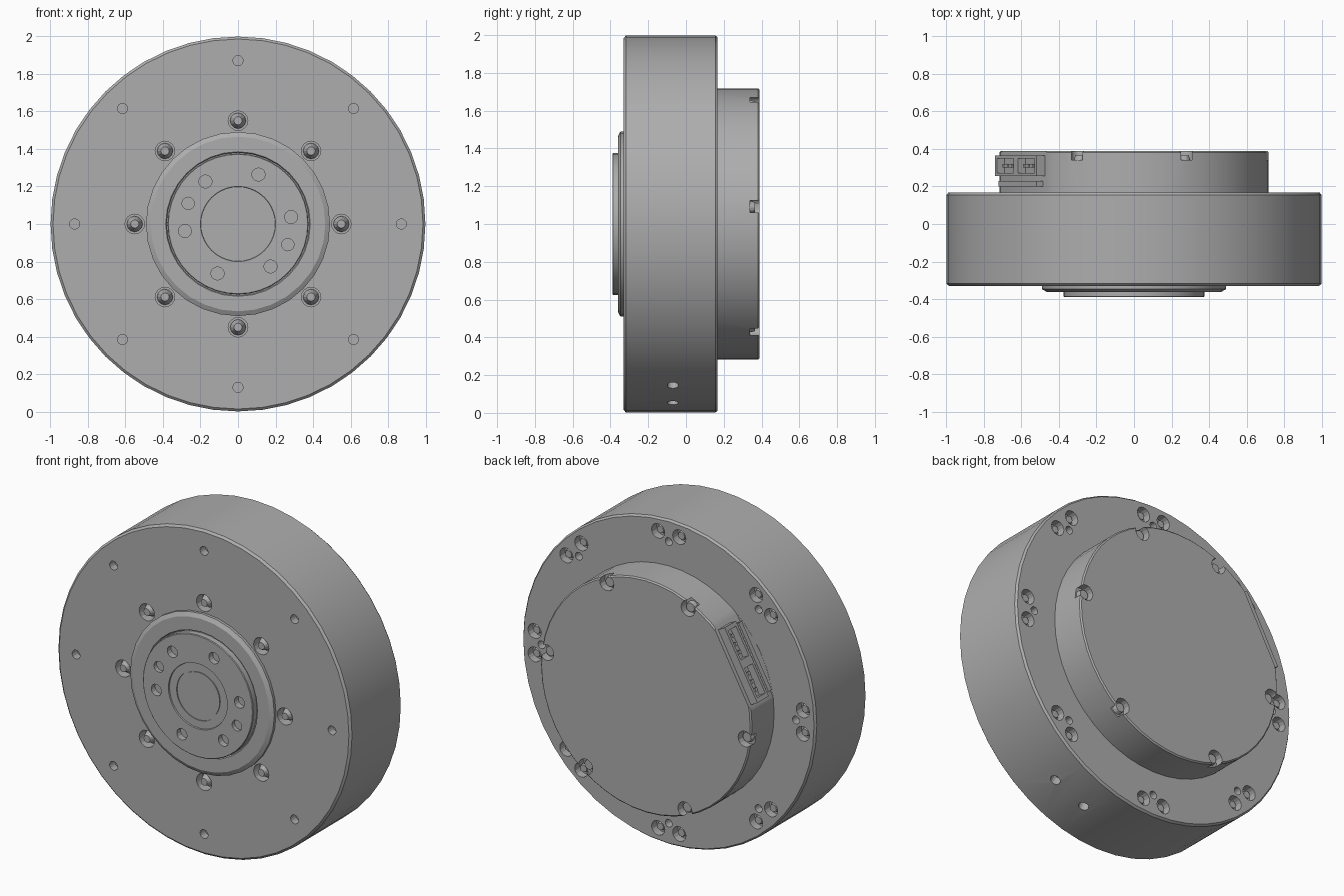
import bpy, bmesh, math
from mathutils import Matrix, Vector

if "Cube" in bpy.data.objects:
    bpy.data.objects.remove(bpy.data.objects["Cube"])

grey = bpy.data.materials.new("machined_grey")
grey.diffuse_color = (0.42, 0.42, 0.42, 1)
grey.use_nodes = True
grey.node_tree.nodes["Principled BSDF"].inputs["Base Color"].default_value = grey.diffuse_color
CENTRE = Vector((0, 0, 1))


def polar(deg, r, y=0):
    """Point on the wheel face at an angle and radius."""
    a = math.radians(deg)
    return CENTRE + Vector((r * math.cos(a), y, r * math.sin(a)))


def finish(bm, name, smooth=True):
    bmesh.ops.recalc_face_normals(bm, faces=bm.faces)
    me = bpy.data.meshes.new(name)
    bm.to_mesh(me)
    bm.free()
    ob = bpy.data.objects.new(name, me)
    bpy.context.collection.objects.link(ob)
    me.materials.append(grey)
    if smooth:
        shade(ob)
    return ob


def shade(ob):
    bpy.ops.object.select_all(action='DESELECT')
    ob.select_set(True)
    bpy.context.view_layer.objects.active = ob
    bpy.ops.object.shade_smooth_by_angle(angle=math.radians(25))


def lathe(name, profile, segs):
    """Closed turned solid about the y axis; the profile ends are capped flat."""
    bm = bmesh.new()
    rings = [[bm.verts.new(polar(360 * i / segs + 90, r, y)) for i in range(segs)]
             for r, y in profile]
    for a, b in zip(rings, rings[1:]):
        for i in range(segs):
            j = (i + 1) % segs
            bm.faces.new((a[i], a[j], b[j], b[i]))
    bm.faces.new(rings[0])
    bm.faces.new(rings[-1])
    return finish(bm, name)


def add_cyl(bm, pos, axis, r, depth, segs=14, r2=None):
    rot = Vector(axis).to_track_quat('Z', 'Y').to_matrix().to_4x4()
    bmesh.ops.create_cone(bm, cap_ends=True, segments=segs, radius1=r,
                          radius2=r if r2 is None else r2, depth=depth,
                          matrix=Matrix.Translation(pos) @ rot)


def add_box(bm, deg, r, y, t, size):
    """Box with size (radial, y, tangential), offset t along the tangent."""
    rot = Matrix.Rotation(-math.radians(deg), 4, 'Y')
    m = Matrix.Translation(CENTRE) @ rot @ Matrix.Translation((r, y, t))
    bmesh.ops.create_cube(bm, size=1, matrix=m @ Matrix.Diagonal((*size, 1)))


def cut(ob, bm):
    cutter = finish(bm, "cutter", False)
    cutter.hide_render = True
    mod = ob.modifiers.new("cut", 'BOOLEAN')
    mod.operation, mod.solver, mod.object = 'DIFFERENCE', 'EXACT', cutter
    bpy.context.view_layer.objects.active = ob
    bpy.ops.object.modifier_apply(modifier=mod.name)
    bpy.data.objects.remove(cutter)
    shade(ob)


Y = (0, 1, 0)
EIGHT = [45 * k for k in range(8)]
COVER_SCREWS = [7.5, 67, 115, 187, 247, 307]
CONNECTOR = 151

# Main drum with front and back bolt holes
drum = lathe("drum", [(0.985, -0.33), (0.998, -0.318), (0.998, 0.155), (0.988, 0.168)], 48)
bm = bmesh.new()
for d in EIGHT:
    add_cyl(bm, polar(d, 0.87, -0.33), Y, 0.027, 0.10)
    add_cyl(bm, polar(d, 0.55, -0.33), Y, 0.052, 0.12, 16)
    add_cyl(bm, polar(d, 0.865, 0.168), Y, 0.024, 0.10)
    for s in (-4.5, 4.5):
        add_cyl(bm, polar(d + s, 0.915, 0.168), Y, 0.045, 0.10, 16)
for d in (-59, -72):
    add_cyl(bm, polar(d, 1.0, -0.07), polar(d, 1) - CENTRE, 0.03, 0.12)
cut(drum, bm)

# Screw heads sunk in the front and back counterbores
bm = bmesh.new()
for d in EIGHT:
    add_cyl(bm, polar(d, 0.55, -0.365 + 0.06), Y, 0.022, 0.05, 12, 0.042)
    for s in (-4.5, 4.5):
        add_cyl(bm, polar(d + s, 0.915, 0.128), Y, 0.034, 0.04, 12, 0.022)
finish(bm, "drum_screws")

# Front bearing ring and output hub
lathe("bearing_ring", [(0.49, -0.30), (0.49, -0.347), (0.465, -0.361), (0.385, -0.361),
                       (0.38, -0.352), (0.365, -0.352)], 32)
hub = lathe("output_hub", [(0.375, -0.32), (0.375, -0.386), (0.371, -0.39), (0.2, -0.39),
                           (0.198, -0.382), (0.15, -0.382), (0.15, -0.376),
                           (0.143, -0.376), (0.143, -0.382)], 40)
bm = bmesh.new()
for k in range(6):
    add_cyl(bm, polar(7.5 + 60 * k, 0.285, -0.39), Y, 0.035, 0.09)
for d in (-22.5, 157.5):
    add_cyl(bm, polar(d, 0.287, -0.39), Y, 0.033, 0.05)
cut(hub, bm)

# Rear cover with a flat for the connectors and open screw pockets on the rim
cover = lathe("rear_cover", [(0.717, 0.15), (0.717, 0.382), (0.709, 0.39)], 48)
bm = bmesh.new()
add_box(bm, CONNECTOR, 0.77, 0.30, 0, (0.20, 0.262, 0.8))
for d in COVER_SCREWS:
    add_cyl(bm, polar(d, 0.68, 0.39), Y, 0.048, 0.10, 16)
cut(cover, bm)

bm = bmesh.new()
for d in COVER_SCREWS:
    add_cyl(bm, polar(d, 0.675, 0.35), Y, 0.036, 0.03, 12, 0.028)
finish(bm, "cover_screws")

# Connector housing with two sockets
bm = bmesh.new()
add_box(bm, CONNECTOR, 0.685, 0.31, 0, (0.07, 0.11, 0.46))
housing = finish(bm, "connector_housing", False)
bm = bmesh.new()
for t in (-0.115, 0.115):
    add_box(bm, CONNECTOR, 0.71, 0.31, t, (0.07, 0.075, 0.18))
cut(housing, bm)

# Contact pins inside the sockets and the board under the housing
bm = bmesh.new()
for t in (-0.165, -0.115, -0.065, 0.065, 0.115, 0.165):
    add_box(bm, CONNECTOR, 0.685, 0.31, t, (0.04, 0.02, 0.02))
finish(bm, "connector_pins", False)
bm = bmesh.new()
add_box(bm, CONNECTOR, 0.675, 0.215, 0, (0.07, 0.03, 0.42))
finish(bm, "connector_board", False)
